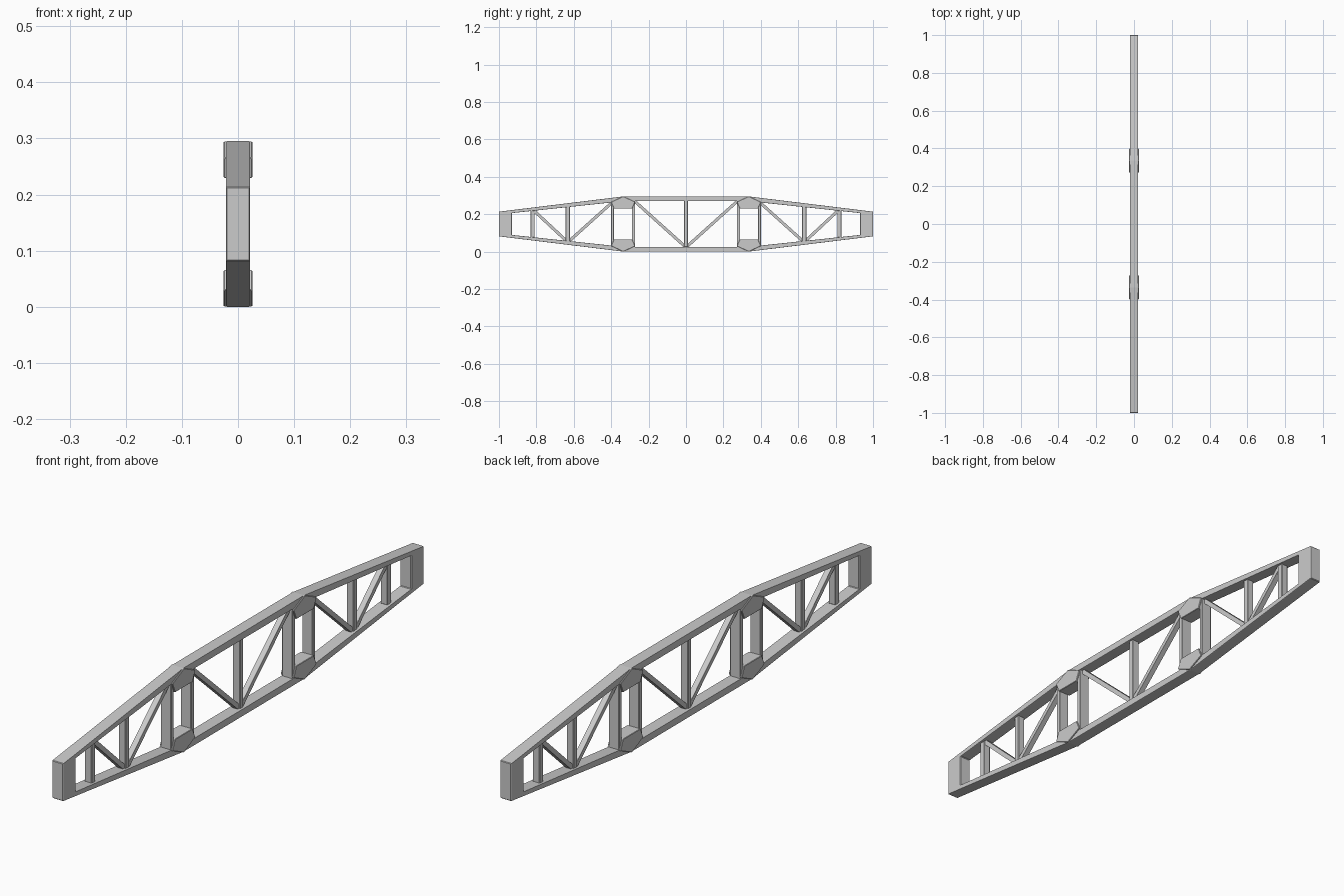
import bpy, bmesh, math

if "Cube" in bpy.data.objects:
    bpy.data.objects.remove(bpy.data.objects["Cube"])

MID = 0.1475          # height of the truss centre line
HALF_W = 0.0215       # half width of the main frame


def make_object(name, bm, bevel=0.0):
    bmesh.ops.recalc_face_normals(bm, faces=bm.faces)
    mesh = bpy.data.meshes.new(name)
    bm.to_mesh(mesh)
    bm.free()
    ob = bpy.data.objects.new(name, mesh)
    bpy.context.collection.objects.link(ob)
    if bevel:
        mod = ob.modifiers.new("edge_chamfer", 'BEVEL')
        mod.width = bevel
        mod.segments = 1
        mod.limit_method = 'ANGLE'
        mod.angle_limit = math.radians(40)
    return ob


def prism(name, profile, half, bevel=0.0):
    """Solid from a (y, z) outline, extruded across x."""
    bm = bmesh.new()
    a = [bm.verts.new((-half, y, z)) for y, z in profile]
    b = [bm.verts.new((half, y, z)) for y, z in profile]
    bm.faces.new(a)
    bm.faces.new(b)
    n = len(profile)
    for i in range(n):
        j = (i + 1) % n
        bm.faces.new((a[i], a[j], b[j], b[i]))
    return make_object(name, bm, bevel)


def strut(name, p, q, thick, half, bevel=0.0):
    """Straight bar between two (y, z) points."""
    dy, dz = q[0] - p[0], q[1] - p[1]
    length = math.hypot(dy, dz)
    ny, nz = -dz / length * thick / 2, dy / length * thick / 2
    return prism(name, [(p[0] + ny, p[1] + nz), (q[0] + ny, q[1] + nz),
                        (q[0] - ny, q[1] - nz), (p[0] - ny, p[1] - nz)], half, bevel)


def ring(end, kink, end_h, kink_h):
    """Eight-point boat-shaped loop, symmetric about the centre line."""
    top = [(-end, end_h), (-kink, kink_h), (kink, kink_h), (end, end_h)]
    return [(y, MID + h) for y, h in top] + [(y, MID - h) for y, h in reversed(top)]


# Main frame: tapered outer loop with one long opening
bm = bmesh.new()
loops = []
for x in (-HALF_W, HALF_W):
    for pts in (ring(1.0, 0.335, 0.066, 0.1475), ring(0.93, 0.335, 0.0585, 0.122)):
        loops.append([bm.verts.new((x, y, z)) for y, z in pts])
lo, li, ro, ri = loops
for u, v in ((lo, li), (ro, ri), (lo, ro), (li, ri)):
    for i in range(8):
        j = (i + 1) % 8
        bm.faces.new((u[i], u[j], v[j], v[i]))
make_object("main_frame", bm, 0.002)

# Centre post
strut("center_post", (0, 0.024), (0, 0.272), 0.02, 0.0145, 0.002)

for s, side in ((-1, "front"), (1, "back")):
    # Gusset blocks at the chord kinks
    outline = [(0.400, 0.118), (0.335, 0.1475), (0.272, 0.118), (0.288, 0.082), (0.385, 0.082)]
    for k, level in ((1, "upper"), (-1, "lower")):
        prism(f"{side}_{level}_gusset", [(s * y, MID + k * h) for y, h in outline], 0.0255, 0.0015)

    # Vertical posts: centre y, thickness, half height, half width
    for name, y, t, h, w in (("inner_main_post", 0.281, 0.018, 0.124, 0.0205),
                             ("outer_main_post", 0.393, 0.016, 0.117, 0.0205),
                             ("middle_post", 0.632, 0.022, 0.093, 0.0135),
                             ("end_post", 0.820, 0.022, 0.072, 0.0135)):
        strut(f"{side}_{name}", (s * y, MID - h), (s * y, MID + h), t, w, 0.002)

    # Diagonal braces
    for name, p, q in (("center_diagonal", (0.273, 0.268), (0.006, 0.028)),
                       ("middle_diagonal", (0.398, 0.260), (0.625, 0.056)),
                       ("end_diagonal", (0.812, 0.218), (0.640, 0.058))):
        strut(f"{side}_{name}", (s * p[0], p[1]), (s * q[0], q[1]), 0.016, 0.010)
